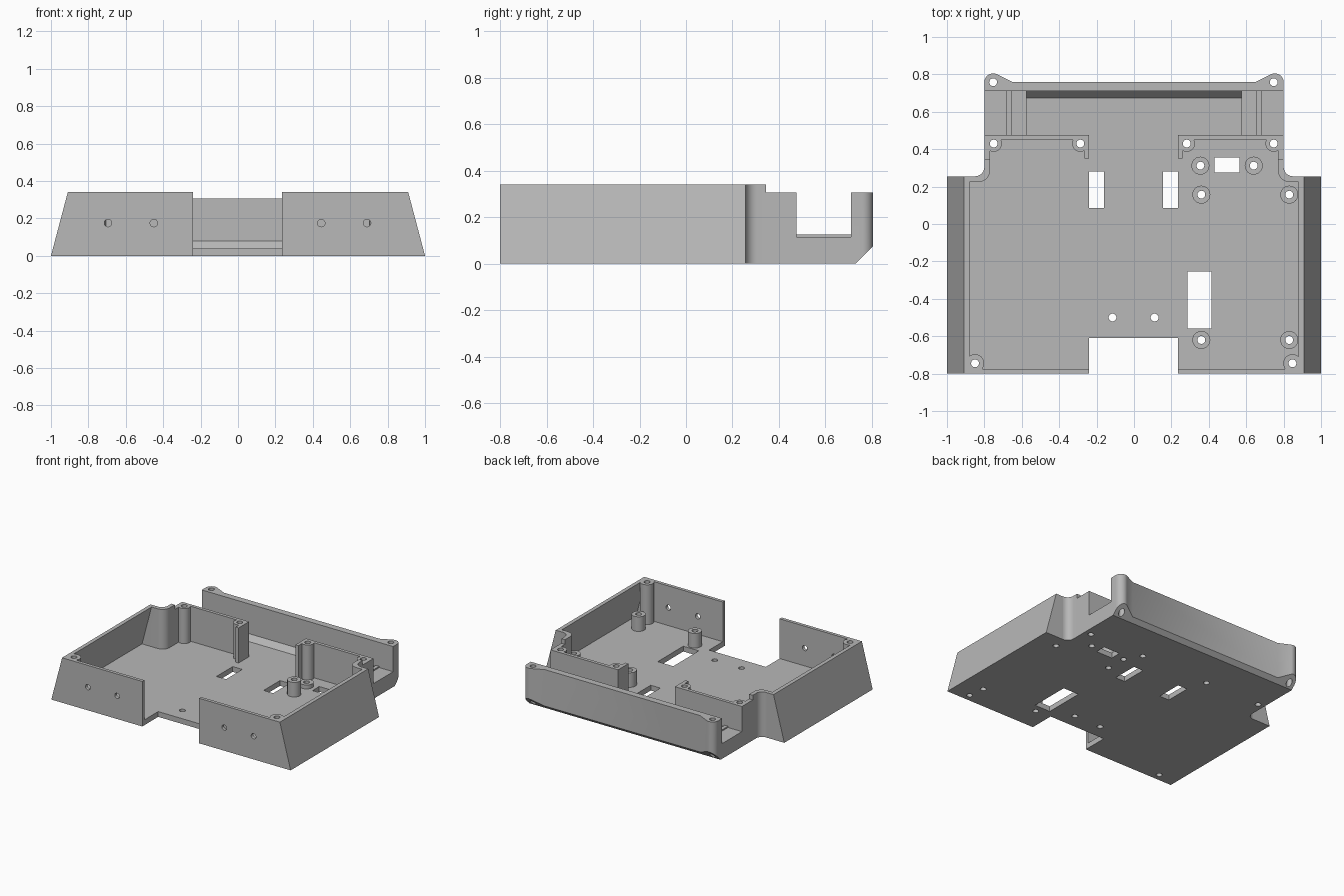
import bpy, bmesh
from math import cos, sin, pi, radians
from mathutils import Vector

cube = bpy.data.objects.get("Cube")
if cube:
    bpy.data.objects.remove(cube, do_unlink=True)

grey = bpy.data.materials.new("plain_grey")
grey.use_nodes = True
GREY = (0.48, 0.48, 0.48, 1)
grey.diffuse_color = GREY
grey.node_tree.nodes["Principled BSDF"].inputs["Base Color"].default_value = GREY


def prism(name, pts, lo, hi, axis="z"):
    """Extrude a 2D profile along an axis: z uses (x,y), y uses (x,z), x uses (y,z)."""
    place = {"z": lambda a, b, c: (a, b, c),
             "y": lambda a, b, c: (a, c, b),
             "x": lambda a, b, c: (c, a, b)}[axis]
    bm = bmesh.new()
    face = bm.faces.new([bm.verts.new(place(a, b, lo)) for a, b in pts])
    out = bmesh.ops.extrude_face_region(bm, geom=[face])
    moved = [v for v in out["geom"] if isinstance(v, bmesh.types.BMVert)]
    bmesh.ops.translate(bm, verts=moved, vec=Vector(place(0, 0, hi - lo)))
    bmesh.ops.recalc_face_normals(bm, faces=bm.faces)
    mesh = bpy.data.meshes.new(name)
    bm.to_mesh(mesh)
    bm.free()
    mesh.materials.append(grey)
    ob = bpy.data.objects.new(name, mesh)
    bpy.context.collection.objects.link(ob)
    return ob


def box(name, x0, x1, y0, y1, z0, z1):
    return prism(name, [(x0, y0), (x1, y0), (x1, y1), (x0, y1)], z0, z1)


def arc(cx, cy, r, a0, a1, n=8):
    return [(cx + r * cos(radians(a0 + (a1 - a0) * i / n)),
             cy + r * sin(radians(a0 + (a1 - a0) * i / n))) for i in range(n + 1)]


def rod(name, a, b, r, lo, hi, axis="z", n=24):
    return prism(name, arc(a, b, r, 0, 360, n)[:-1], lo, hi, axis)


def mirrored(half):
    return half + [(-x, y) for x, y in reversed(half)]


def combine(target, tool, operation):
    mod = target.modifiers.new(tool.name, "BOOLEAN")
    mod.operation, mod.object, mod.solver = operation, tool, "EXACT"
    with bpy.context.temp_override(object=target, active_object=target):
        bpy.ops.object.modifier_apply(modifier=mod.name)
    bpy.data.objects.remove(tool, do_unlink=True)


def add(tool):
    combine(tray, tool, "UNION")


def cut(tool, target=None):
    combine(target or tray, tool, "DIFFERENCE")


FLOOR, RIM, LOW = 0.04, 0.34, 0.305
GAP_L, GAP_R = -0.24, 0.235

# Outer shell: sloped front box, filleted neck, low rear section
tray = prism("tray", [(-1, 0), (1, 0), (0.91, RIM), (-0.91, RIM)], -0.8, 0.255, "y")
add(prism("neck", mirrored([(0.85, 0.235)] + arc(0.85, 0.305, 0.05, -90, -180)
                           + [(0.8, 0.345)]), 0, RIM))
add(box("rear_section", -0.8, 0.8, 0.33, 0.475, 0, LOW))

# Rear channel and rear wall with screw ears
add(box("channel", -0.8, 0.8, 0.46, 0.74, 0, 0.115))
for s in (-1, 1):
    add(box("channel_rib", s * 0.67 - 0.014, s * 0.67 + 0.014, 0.46, 0.73, 0.05, 0.125))
add(prism("rear_wall", mirrored([(0.8, 0.71)] + arc(0.753, 0.758, 0.047, 0, 110, 12)
                                + [(0.65, 0.76)]), 0, LOW))
cut(prism("rear_chamfer", [(0.73, 0), (0.64, -0.09), (0.95, -0.09), (0.95, 0.22)],
          -1, 1, "x"))

# Hollow interior
slope = 0.09 / RIM
cut(prism("front_hollow", mirrored([(0.97 - slope * FLOOR, FLOOR),
                                    (0.97 - slope * 0.4, 0.4)]), -0.775, 0.225, "y"))
cut(prism("neck_hollow", mirrored([(0.83, 0.2)] + arc(0.83, 0.285, 0.06, -90, -180)
                                  + [(0.77, 0.35)]), FLOOR, 0.5))
cut(box("left_pocket", GAP_R + 0.025, 0.77, 0.34, 0.45, FLOOR, 0.5))
cut(box("right_pocket", -0.77, GAP_L - 0.025, 0.34, 0.45, FLOOR, 0.5))
cut(box("rear_gap", GAP_L, GAP_R, 0.34, 0.5, FLOOR, 0.5))
cut(prism("channel_hollow", [(0.475, FLOOR), (0.675, FLOOR), (0.71, 0.08),
                             (0.71, 0.5), (0.475, 0.5)], -0.575, 0.575, "x"))
cut(box("front_gap", GAP_L, GAP_R, -0.9, -0.61, -0.1, 0.5))

# Screw posts in the corners
front_posts = [(-0.85, -0.745), (0.847, -0.745)]
rear_posts = [(-0.75, 0.43), (-0.287, 0.43), (0.282, 0.43), (0.747, 0.43)]
for x, y in front_posts:
    add(rod("front_post", x, y, 0.049, 0.02, RIM))
for x, y in rear_posts:
    add(rod("rear_post", x, y, 0.044, 0.02, LOW))

# Rectangular floor openings
for x0, x1, y0, y1 in [(-0.24, -0.16, 0.085, 0.28), (0.155, 0.235, 0.085, 0.28),
                       (0.285, 0.415, -0.56, -0.255), (0.43, 0.565, 0.275, 0.355)]:
    cut(box("floor_slot", x0, x1, y0, y1, -0.1, 0.1))

# Standoffs on the floor
tall = [(0.36, -0.62), (0.83, -0.62), (0.36, 0.157), (0.83, 0.157)]
short = [(0.355, 0.312), (0.64, 0.312)]
standoffs = []
for spots, top in ((tall, 0.15), (short, 0.07)):
    for x, y in spots:
        post = rod("standoff", x, y, 0.048, FLOOR, top)
        cut(rod("bore", x, y, 0.021, -0.1, 0.5), post)
        standoffs.append(post)

# Screw holes through the floor, posts and ears
ears = [(-0.753, 0.758), (0.747, 0.758)]
floor_holes = [(-0.115, -0.5), (0.11, -0.5)]
for x, y in front_posts + rear_posts + tall + short + ears + floor_holes:
    cut(rod("screw_hole", x, y, 0.021, -0.1, 0.5))

# Holes through the front wall
for x in (-0.695, -0.45, 0.445, 0.69):
    cut(rod("front_hole", x, 0.175, 0.02, -0.9, -0.7, "y"))

# Smooth the round parts, keep the edges sharp
bpy.ops.object.select_all(action="DESELECT")
for ob in [tray] + standoffs:
    ob.select_set(True)
bpy.context.view_layer.objects.active = tray
bpy.ops.object.shade_smooth_by_angle(angle=radians(30))
